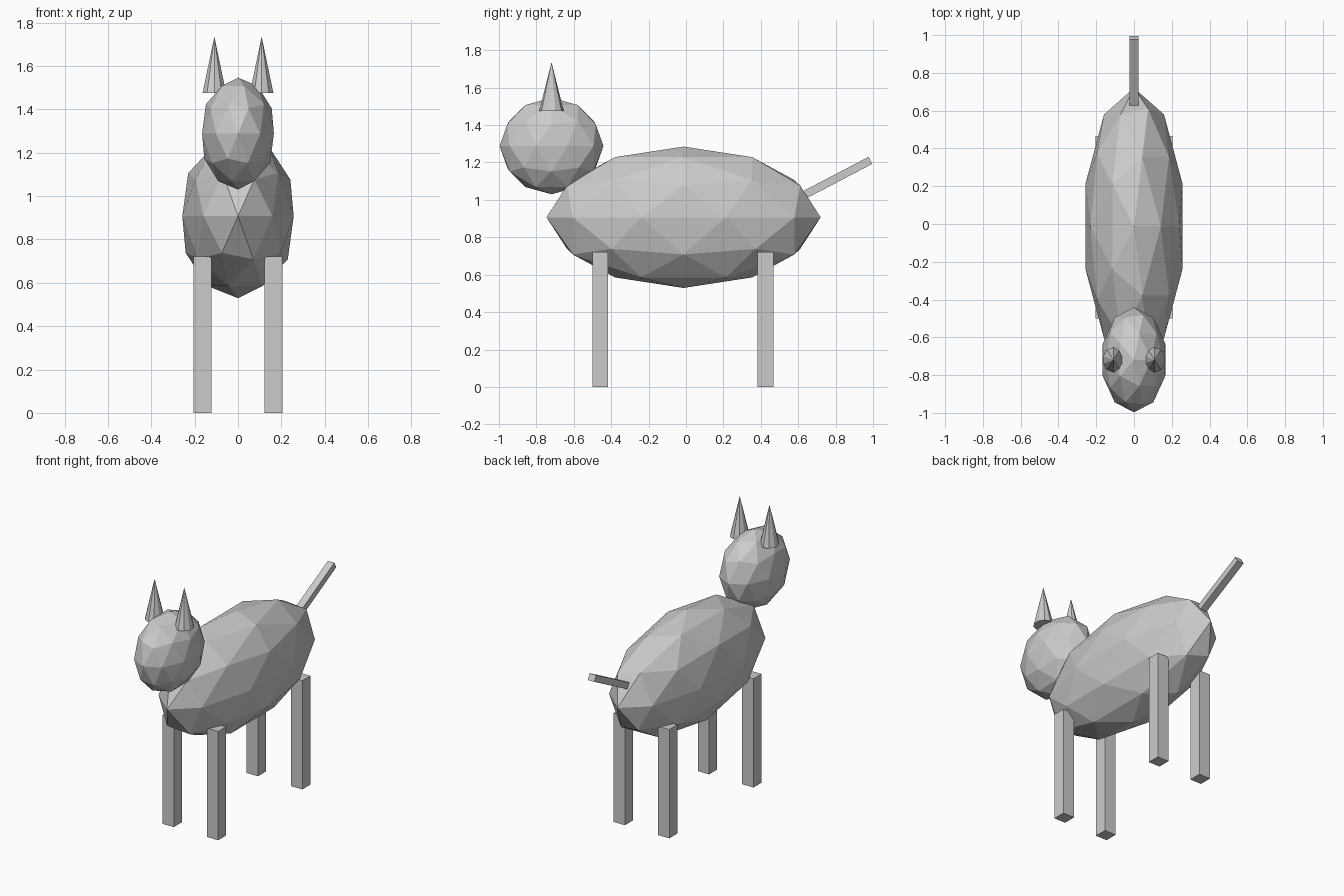
import bpy
import math

cube = bpy.data.objects.get("Cube")
if cube:
    bpy.data.objects.remove(cube, do_unlink=True)

# One plain grey for the whole animal
GREY = (0.6, 0.6, 0.6, 1.0)
grey = bpy.data.materials.new("plain grey")
grey.use_nodes = True
grey.diffuse_color = GREY
shader = next(n for n in grey.node_tree.nodes if n.type == "BSDF_PRINCIPLED")
shader.inputs["Base Color"].default_value = GREY


def finish(name, scale):
    """Name, scale and colour the newest primitive."""
    part = bpy.context.object
    part.name = name
    part.scale = scale
    part.data.materials.append(grey)
    return part


def ball(name, location, radii):
    bpy.ops.mesh.primitive_ico_sphere_add(subdivisions=2, radius=1, location=location)
    return finish(name, radii)


def box(name, location, size, tilt=0.0):
    bpy.ops.mesh.primitive_cube_add(size=1, location=location, rotation=(tilt, 0, 0))
    return finish(name, size)


# Faceted body and head
ball("body", (0, -0.013, 0.907), (0.27, 0.733, 0.378))
ball("head", (0, -0.719, 1.288), (0.174, 0.278, 0.258))

for side, x in (("left", 1), ("right", -1)):
    # Pointed ear, slightly longer than wide in plan
    bpy.ops.mesh.primitive_cone_add(vertices=10, radius1=1, radius2=0, depth=1,
                                    location=(x * 0.109, -0.719, 1.605))
    finish(side + "_ear", (0.0573, 0.066, 0.262))

    # Straight square legs
    for end, y in (("front", -0.458), ("back", 0.425)):
        box(f"{end}_{side}_leg", (x * 0.163, y, 0.361), (0.083, 0.084, 0.722))

# Raised tail
box("tail", (0, 0.812, 1.12), (0.048, 0.393, 0.0425), math.radians(27.6))
